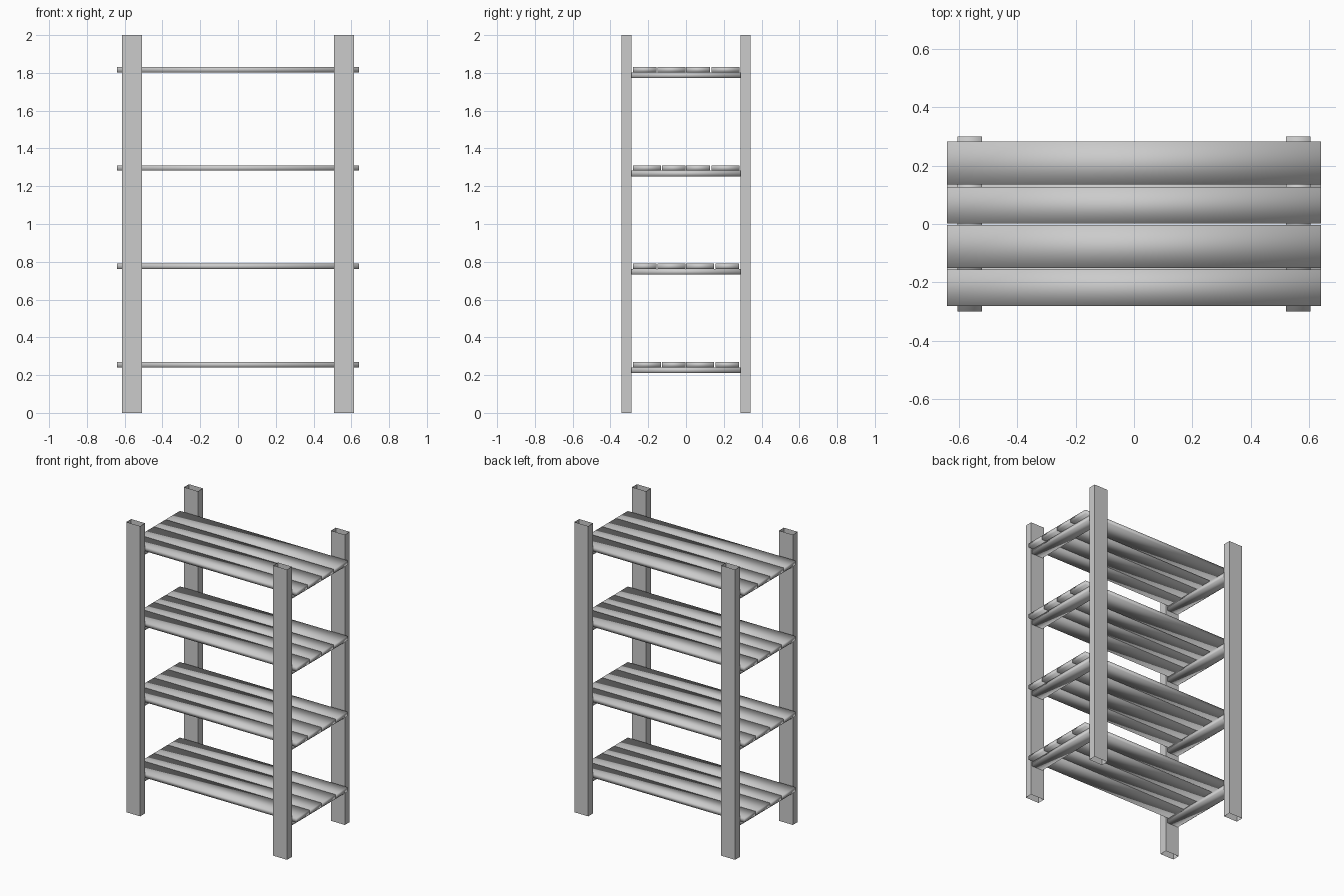
import bpy, bmesh
from mathutils import Matrix, Vector

if "Cube" in bpy.data.objects:
    bpy.data.objects.remove(bpy.data.objects["Cube"])


def box(name, lo, hi, smooth=False, open_ends=False):
    """Box between two corners; open_ends leaves out the top and bottom."""
    lo, hi = Vector(lo), Vector(hi)
    bm = bmesh.new()
    mat = Matrix.Translation((lo + hi) / 2) @ Matrix.Diagonal((*(hi - lo), 1))
    bmesh.ops.create_cube(bm, size=1, matrix=mat)
    bm.normal_update()
    if open_ends:
        ends = [f for f in bm.faces if abs(f.normal.z) > 0.9]
        bmesh.ops.delete(bm, geom=ends, context='FACES_ONLY')
    for f in bm.faces:
        f.smooth = smooth
    mesh = bpy.data.meshes.new(name)
    bm.to_mesh(mesh)
    bm.free()
    obj = bpy.data.objects.new(name, mesh)
    bpy.context.collection.objects.link(obj)
    return obj


def span(side, a, b):
    return sorted((side * a, side * b))


# Four open-ended corner posts
for sx in (-1, 1):
    for sy in (-1, 1):
        x0, x1 = span(sx, 0.507, 0.613)
        y0, y1 = span(sy, 0.288, 0.341)
        box("corner_post", (x0, y0, 0), (x1, y1, 2), open_ends=True)

# Slat depths (front to back) differ between shelves, bottom shelf first
WIDE, NARROW = 0.147, 0.125
shelves = [
    [(-0.28, WIDE), (-0.128, NARROW), (0.001, WIDE), (0.155, NARROW)],
    [(-0.28, NARROW), (-0.15, WIDE), (0.001, WIDE), (0.155, NARROW)],
    [(-0.28, WIDE), (-0.128, NARROW), (0.001, NARROW), (0.135, WIDE)],
    [(-0.28, NARROW), (-0.15, WIDE), (0.001, NARROW), (0.135, WIDE)],
]

for i, slats in enumerate(shelves):
    z = 0.241 + i * 0.5205
    # Slats running left to right
    for y, depth in slats:
        box("shelf_slat", (-0.64, y, z), (0.64, y + depth, z + 0.029), smooth=True)
    # Bearers under the slats, joining front and back posts
    for sx in (-1, 1):
        x0, x1 = span(sx, 0.52, 0.605)
        box("shelf_bearer", (x0, -0.3, z - 0.03), (x1, 0.3, z), smooth=True)
